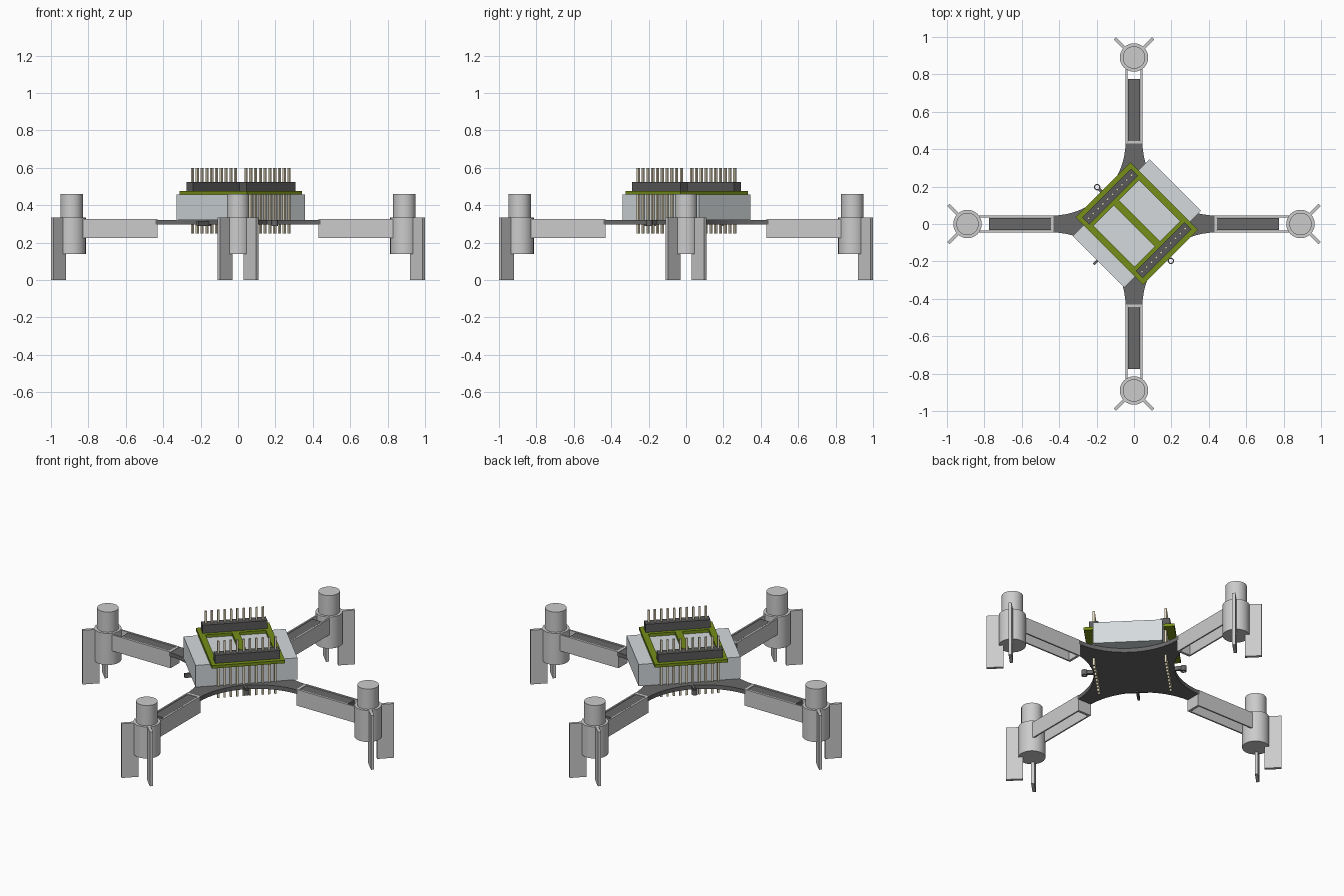
import bpy, bmesh
from math import pi, cos, sin, radians
from mathutils import Matrix, Vector

if "Cube" in bpy.data.objects:
    bpy.data.objects.remove(bpy.data.objects["Cube"])


def material(name, rgb):
    m = bpy.data.materials.new(name)
    m.diffuse_color = (*rgb, 1)
    m.use_nodes = True
    m.node_tree.nodes["Principled BSDF"].inputs["Base Color"].default_value = m.diffuse_color
    return m


DARK = material("dark_board", (0.14, 0.14, 0.14))
BLACK = material("header_plastic", (0.10, 0.10, 0.10))
GREEN = material("green_board", (0.18, 0.27, 0.01))
PIN = material("pin_metal", (0.75, 0.68, 0.50))
SILVER = material("battery_foil", (0.66, 0.70, 0.72))
GREY = material("grey_plastic", (0.55, 0.55, 0.55))


def finish(name, bm, mat, matrix=Matrix(), smooth=False):
    bmesh.ops.recalc_face_normals(bm, faces=bm.faces[:])
    bm.transform(matrix)
    me = bpy.data.meshes.new(name)
    bm.to_mesh(me)
    bm.free()
    ob = bpy.data.objects.new(name, me)
    bpy.context.collection.objects.link(ob)
    me.materials.append(mat)
    if smooth:
        bpy.ops.object.select_all(action='DESELECT')
        ob.select_set(True)
        bpy.context.view_layer.objects.active = ob
        bpy.ops.object.shade_smooth_by_angle(angle=radians(35))
    return ob


def add_prism(bm, pts, z0, z1):
    face = bm.faces.new([bm.verts.new((x, y, z0)) for x, y in pts])
    ext = bmesh.ops.extrude_face_region(bm, geom=[face], use_keep_orig=True)
    verts = [g for g in ext["geom"] if isinstance(g, bmesh.types.BMVert)]
    bmesh.ops.translate(bm, verts=verts, vec=(0, 0, z1 - z0))


def prism(name, pts, z0, z1, mat, matrix=Matrix(), smooth=False):
    bm = bmesh.new()
    add_prism(bm, pts, z0, z1)
    return finish(name, bm, mat, matrix, smooth)


def rect(x0, x1, y0, y1):
    return [(x0, y0), (x1, y0), (x1, y1), (x0, y1)]


def circle(cx, cy, r, n=32):
    return [(cx + r * cos(2 * pi * i / n), cy + r * sin(2 * pi * i / n)) for i in range(n)]


# Main plate: four slim arms joined by concave quarter arcs
outline = []
for q in range(4):
    rot = Matrix.Rotation(q * pi / 2, 2)
    quarter = [(0.775, -0.032), (0.775, 0.032), (0.44, 0.032)]
    quarter += [(0.44 + 0.395 * cos(a), 0.44 + 0.395 * sin(a))
                for a in (-pi / 2 - i * pi / 32 for i in range(17))]
    quarter.append((0.032, 0.44))
    outline += [tuple(rot @ Vector(p)) for p in quarter]
prism("main_plate", outline, 0.297, 0.322, DARK)

# Motor arms, motors and landing fins, repeated around the centre
channel = [(0.84, 0.045), (0.43, 0.045), (0.43, -0.045), (0.84, -0.045),
           (0.84, -0.036), (0.445, -0.036), (0.445, 0.036), (0.84, 0.036)]
for q, side in enumerate(("right", "back", "left", "front")):
    turn = Matrix.Rotation(q * pi / 2, 4, 'Z')
    prism(side + "_motor_arm", channel, 0.225, 0.325, GREY, turn)
    prism(side + "_motor_holder", circle(0.89, 0, 0.076), 0.14, 0.335, GREY, turn, True)
    prism(side + "_motor", circle(0.89, 0, 0.06), 0.33, 0.46, GREY, turn, True)
    for s in (1, -1):
        place = turn @ Matrix.Translation((0.89, 0, 0)) @ Matrix.Rotation(s * pi / 4, 4, 'Z')
        prism(f"{side}_landing_fin_{'a' if s > 0 else 'b'}",
              rect(0.05, 0.145, -0.009, 0.009), 0, 0.335, GREY, place)

# Centre stack sits turned by 45 degrees: local x runs to the front right
stack = Matrix.Translation((0.015, 0.003, 0)) @ Matrix.Rotation(-pi / 4, 4, 'Z')
prism("battery", rect(-0.195, 0.195, -0.29, 0.29), 0.322, 0.456, SILVER, stack)

# Green frame board with two windows
us = [-0.255, -0.155, 0.155, 0.255]
vs = [-0.208, -0.172, -0.02, 0.02, 0.172, 0.208]
bm = bmesh.new()
grid = [[bm.verts.new((u, v, 0.457)) for v in vs] for u in us]
for i in range(3):
    for j in range(5):
        if (i, j) not in ((1, 1), (1, 3)):
            bm.faces.new((grid[i][j], grid[i + 1][j], grid[i + 1][j + 1], grid[i][j + 1]))
ext = bmesh.ops.extrude_face_region(bm, geom=bm.faces[:], use_keep_orig=True)
bmesh.ops.translate(bm, vec=(0, 0, 0.018),
                    verts=[g for g in ext["geom"] if isinstance(g, bmesh.types.BMVert)])
finish("deck_board", bm, GREEN, stack)

# Pin headers with ten long pins each
for s, side in ((-1, "back_left"), (1, "front_right")):
    u = s * 0.202
    prism(side + "_header", rect(u - 0.026, u + 0.026, -0.184, 0.184), 0.475, 0.525, BLACK, stack)
    bm = bmesh.new()
    for i in range(10):
        v = (i - 4.5) * 0.0362
        add_prism(bm, rect(u - 0.006, u + 0.006, v - 0.006, v + 0.006), 0.25, 0.60)
    finish(side + "_pins", bm, PIN, stack)

# Small eyelets and tab on the plate edges
for s, side in ((-1, "back_left"), (1, "front_right")):
    bm = bmesh.new()
    rings = [[bm.verts.new((x, y, z)) for x, y in circle(s * 0.197, -s * 0.197, r, 16)]
             for r, z in ((0.017, 0.29), (0.017, 0.322), (0.011, 0.322), (0.011, 0.29))]
    for a, b in zip(rings, rings[1:] + rings[:1]):
        for i in range(16):
            k = (i + 1) % 16
            bm.faces.new((a[i], a[k], b[k], b[i]))
    finish(side + "_eyelet", bm, DARK, smooth=True)
    prism(side + "_eyelet_neck", rect(0.215, 0.266, -0.008, 0.008), 0.297, 0.32, DARK,
          Matrix.Rotation(-s * pi / 4 if s > 0 else 3 * pi / 4, 4, 'Z'))
prism("edge_tab", rect(0.21, 0.305, -0.007, 0.007), 0.29, 0.315, DARK,
      Matrix.Rotation(-3 * pi / 4, 4, 'Z'))
